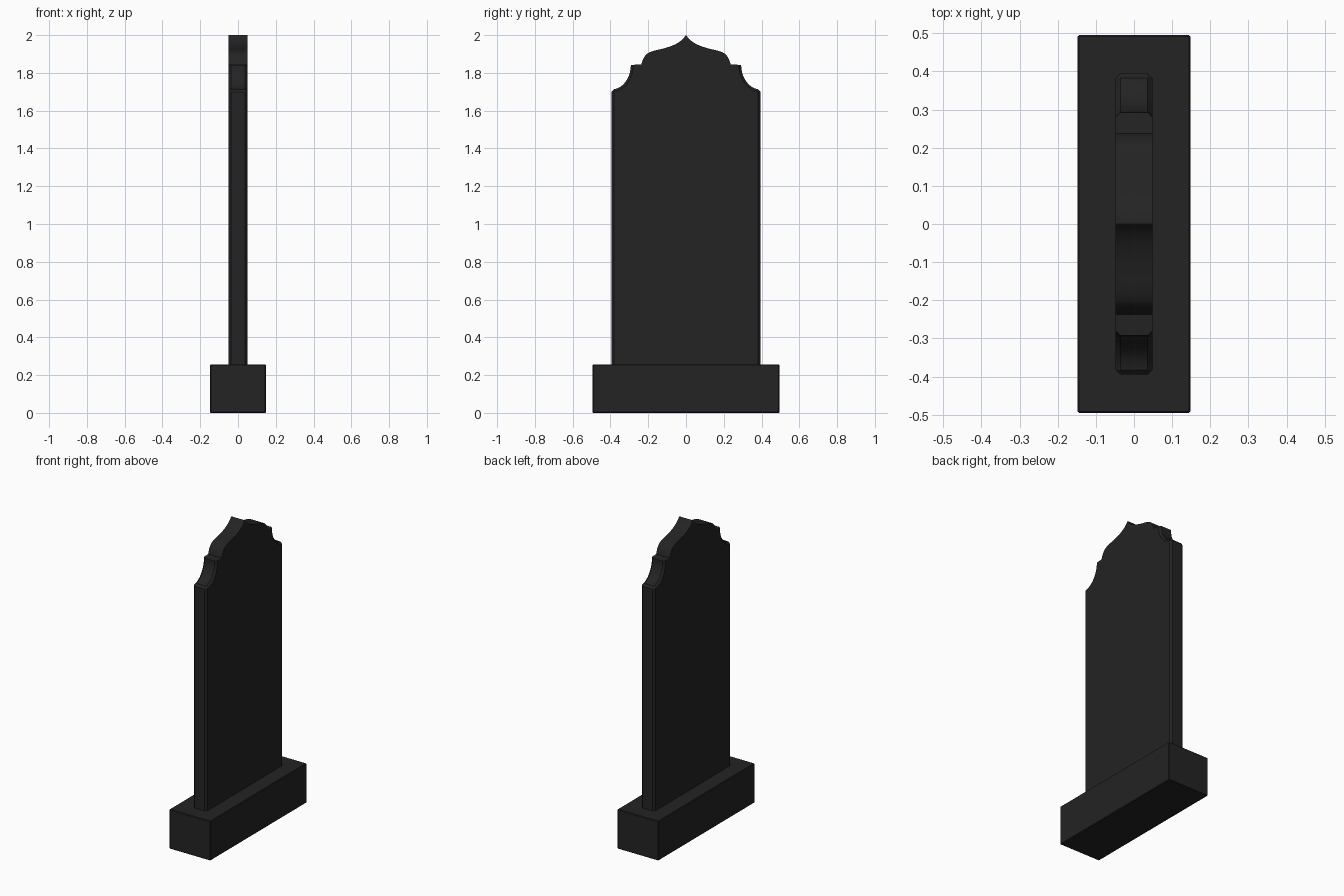
import bpy, bmesh, math
from mathutils import Vector
from mathutils.geometry import interpolate_bezier

if "Cube" in bpy.data.objects:
    bpy.data.objects.remove(bpy.data.objects["Cube"])

stone = bpy.data.materials.new("black_granite")
stone.diffuse_color = (0.017, 0.017, 0.017, 1)
stone.use_nodes = True
stone.node_tree.nodes["Principled BSDF"].inputs["Base Color"].default_value = stone.diffuse_color

BASE_TOP = 0.257
HALF_T, HALF_W = 0.049, 0.395


def finish(bm, name):
    bmesh.ops.recalc_face_normals(bm, faces=bm.faces)
    mesh = bpy.data.meshes.new(name)
    bm.to_mesh(mesh)
    bm.free()
    mesh.materials.append(stone)
    ob = bpy.data.objects.new(name, mesh)
    bpy.context.collection.objects.link(ob)
    bpy.context.view_layer.objects.active = ob
    ob.select_set(True)
    bpy.ops.object.shade_smooth_by_angle(angle=math.radians(30))
    ob.select_set(False)
    return ob


def bezier(a, b, c, d, n=10):
    pts = interpolate_bezier(*[Vector((p[0], p[1], 0)) for p in (a, b, c, d)], n)
    return [(p.x, p.y) for p in pts]


# plinth: block with slightly eased edges
bm = bmesh.new()
bmesh.ops.create_cube(bm, size=1)
for v in bm.verts:
    v.co = (v.co.x * 0.296, v.co.y * 0.99, (v.co.z + 0.5) * BASE_TOP)
bmesh.ops.bevel(bm, geom=bm.edges[:], offset=0.004, segments=1, affect='EDGES')
finish(bm, "plinth")

# slab half outline (y, z): side, hollow shoulder, ledge, ogee to the peak
half = [(HALF_W, BASE_TOP - 0.005)]
for i in range(11):
    a = math.pi / 2 * i / 10
    half.append((HALF_W - 0.103 * math.sin(a), 1.842 - 0.13 * math.cos(a)))
half += bezier((0.237, 1.845), (0.22, 1.90), (0.205, 1.91), (0.15, 1.922))
half += bezier((0.15, 1.922), (0.08, 1.937), (0.03, 1.955), (0, 2.0))[1:]
outline = half + [(-y, z) for y, z in reversed(half[:-1])]

# slab: extruded outline
bm = bmesh.new()
face = bm.faces.new([bm.verts.new((-HALF_T, y, z)) for y, z in outline])
ext = bmesh.ops.extrude_face_region(bm, geom=[face], use_keep_orig=True)
for v in ext["geom"]:
    if isinstance(v, bmesh.types.BMVert):
        v.co.x = HALF_T
bmesh.ops.recalc_face_normals(bm, faces=bm.faces)

# chamfer along the sides and hollow shoulders
edges = []
for e in bm.edges:
    a, b = (v.co for v in e.verts)
    if abs(a.x - b.x) < 1e-5 and min(abs(a.y), abs(b.y)) > 0.285 and abs(a.z - b.z) > 1e-4:
        edges.append(e)
    elif abs(a.x - b.x) > 0.01 and abs(abs(a.y) - HALF_W) < 1e-4 and a.z > 1.6:
        edges.append(e)
bmesh.ops.bevel(bm, geom=edges, offset=0.013, segments=1, affect='EDGES', clamp_overlap=True)
finish(bm, "headstone_slab")
